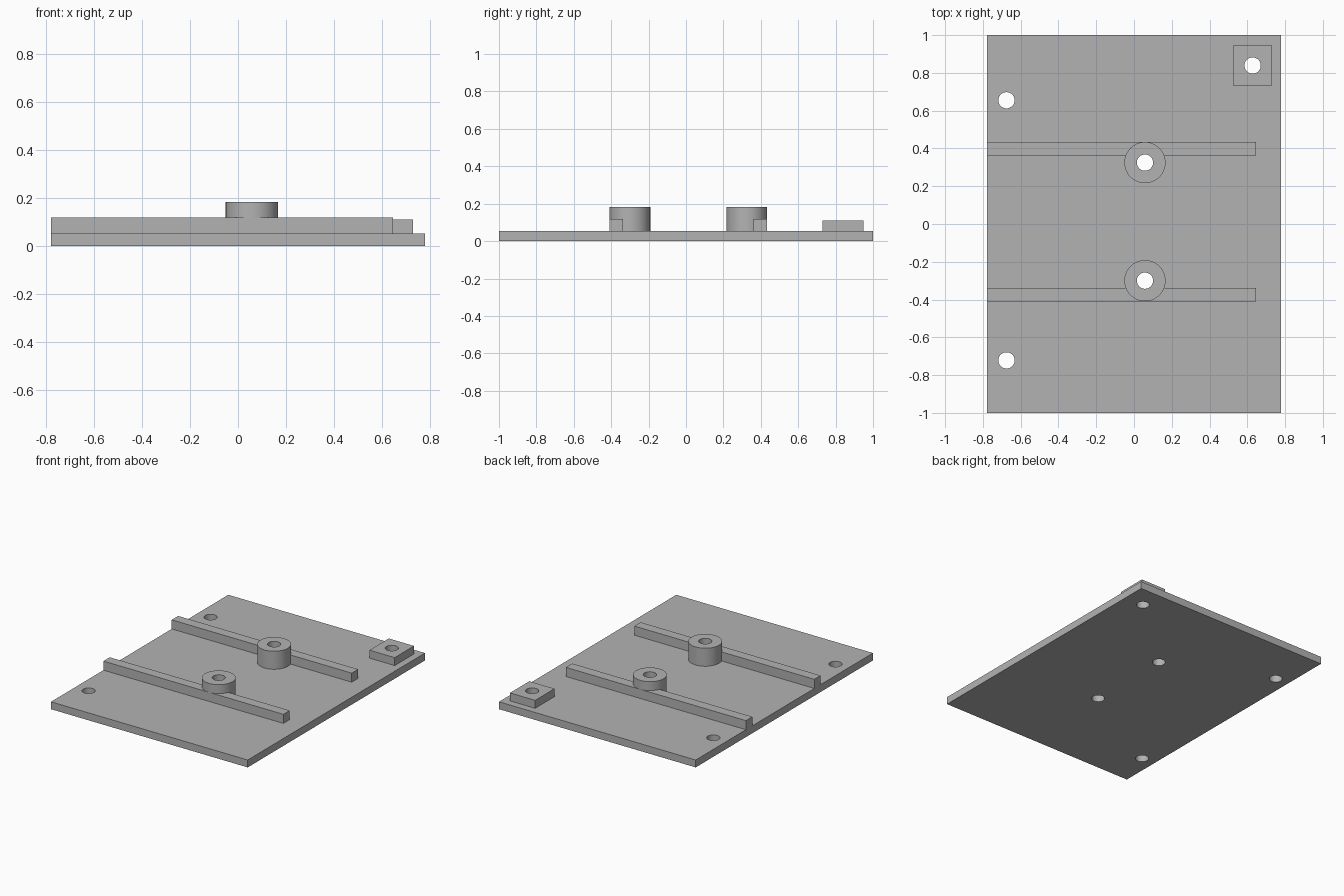
import bpy
import math

if "Cube" in bpy.data.objects:
    bpy.data.objects.remove(bpy.data.objects["Cube"], do_unlink=True)

HALF_X, PLATE_TOP = 0.777, 0.053
HOLE_R, BOSS_R, BOSS_X = 0.043, 0.109, 0.058

grey = bpy.data.materials.new("plain grey")
grey.use_nodes = True
colour = (0.45, 0.45, 0.45, 1)
grey.diffuse_color = colour
grey.node_tree.nodes["Principled BSDF"].inputs["Base Color"].default_value = colour


def box(name, x0, x1, y0, y1, z0, z1):
    bpy.ops.mesh.primitive_cube_add(
        size=1, location=((x0 + x1) / 2, (y0 + y1) / 2, (z0 + z1) / 2))
    ob = bpy.context.object
    ob.name = name
    ob.scale = (x1 - x0, y1 - y0, z1 - z0)
    bpy.ops.object.transform_apply(location=False, rotation=False, scale=True)
    ob.data.materials.append(grey)
    return ob


def cylinder(name, x, y, radius, z0, z1):
    bpy.ops.mesh.primitive_cylinder_add(
        vertices=64, radius=radius, depth=z1 - z0, location=(x, y, (z0 + z1) / 2))
    ob = bpy.context.object
    ob.name = name
    ob.data.materials.append(grey)
    return ob


def drill(ob, centres):
    """Cut a vertical through hole at each centre."""
    for x, y in centres:
        cutter = cylinder("hole_cutter", x, y, HOLE_R, -0.1, 0.3)
        cutter.hide_render = True
        mod = ob.modifiers.new("hole", "BOOLEAN")
        mod.operation = "DIFFERENCE"
        mod.solver = "EXACT"
        mod.object = cutter
        bpy.context.view_layer.objects.active = ob
        bpy.ops.object.modifier_apply(modifier=mod.name)
        bpy.data.objects.remove(cutter, do_unlink=True)
    bpy.ops.object.select_all(action="DESELECT")
    ob.select_set(True)
    bpy.context.view_layer.objects.active = ob
    bpy.ops.object.shade_smooth_by_angle(angle=math.radians(30))


pad_hole = (0.628, 0.839)
corner_holes = [(-0.675, 0.655), (-0.675, -0.722)]
boss_holes = {"back": (BOSS_X, 0.325), "front": (BOSS_X, -0.3)}

# Base plate with all five holes
plate = box("base_plate", -HALF_X, HALF_X, -1, 1, 0, PLATE_TOP)
drill(plate, corner_holes + [pad_hole] + list(boss_holes.values()))

# Square corner pad
pad = box("corner_pad", 0.528, 0.727, 0.73, 0.948, PLATE_TOP, 0.11)
drill(pad, [pad_hole])

# Rails and round bosses, one pair at the back and one at the front
for side, y0, y1 in (("back", 0.362, 0.434), ("front", -0.409, -0.338)):
    rail = box(side + "_rail", -HALF_X, 0.645, y0, y1, PLATE_TOP, 0.118)
    boss = cylinder(side + "_boss", *boss_holes[side], BOSS_R, PLATE_TOP, 0.182)
    for part in (rail, boss):
        drill(part, [boss_holes[side]])
